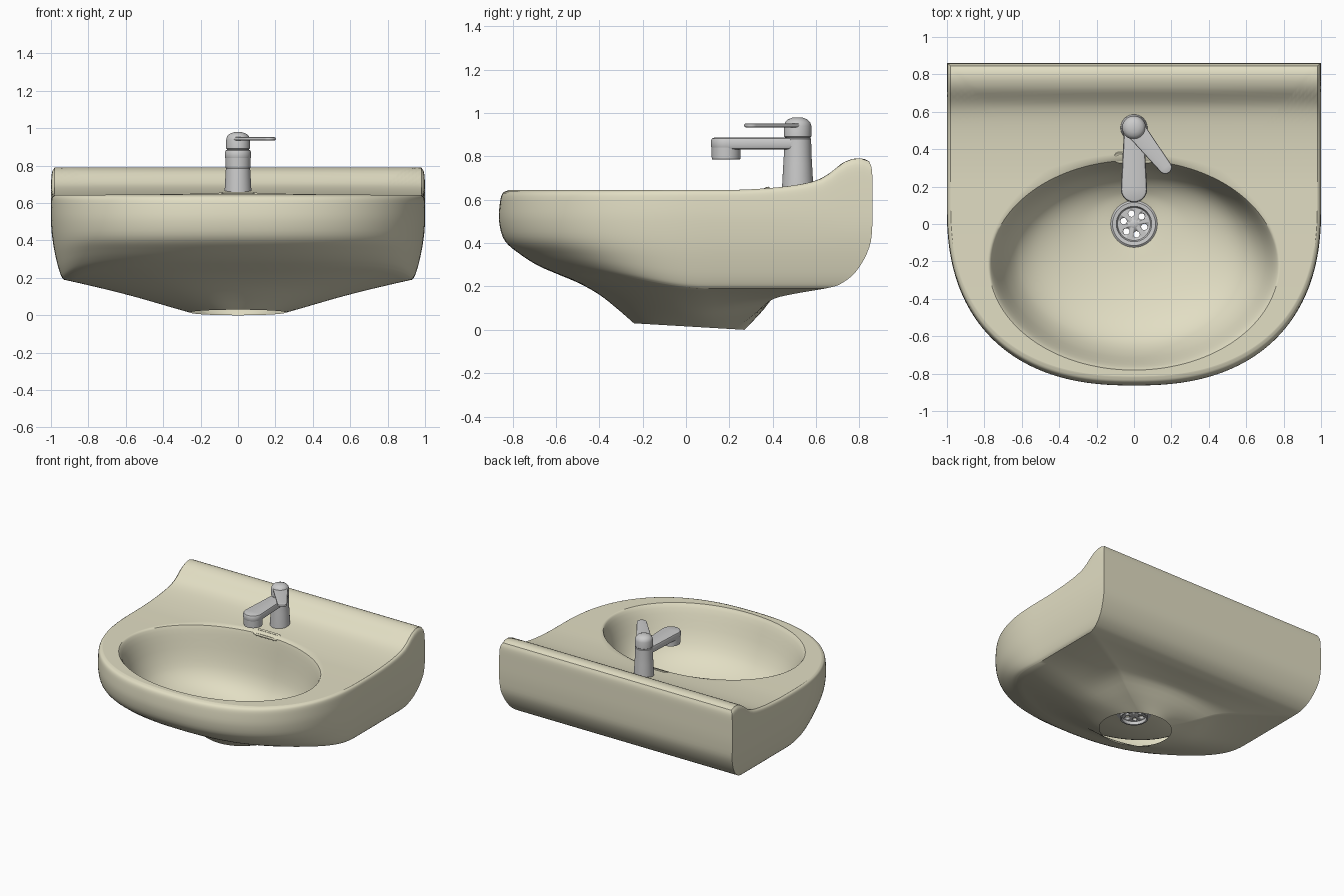
import bpy, bmesh, math
from math import sin, cos, pi, atan2

if "Cube" in bpy.data.objects:
    bpy.data.objects.remove(bpy.data.objects["Cube"])

ceramic = bpy.data.materials.new("ceramic")
ceramic.diffuse_color = (0.76, 0.73, 0.55, 1)
ceramic.use_nodes = True
ceramic.node_tree.nodes["Principled BSDF"].inputs["Base Color"].default_value = ceramic.diffuse_color


def smooth_at(pts, x):
    """Smooth curve through (x, y) points."""
    n = len(pts)
    x = min(max(x, pts[0][0]), pts[-1][0])
    i = next(k for k in range(n - 1) if x <= pts[k + 1][0])

    def slope(k):
        a, b = pts[max(k - 1, 0)], pts[min(k + 1, n - 1)]
        return (b[1] - a[1]) / (b[0] - a[0])
    (x0, y0), (x1, y1) = pts[i], pts[i + 1]
    h = x1 - x0
    t = (x - x0) / h
    return ((2*t**3 - 3*t**2 + 1) * y0 + (t**3 - 2*t**2 + t) * h * slope(i)
            + (3*t**2 - 2*t**3) * y1 + (t**3 - t**2) * h * slope(i + 1))


def finish(bm, name, mat=None, angle=40):
    bmesh.ops.recalc_face_normals(bm, faces=bm.faces)
    me = bpy.data.meshes.new(name)
    bm.to_mesh(me)
    bm.free()
    ob = bpy.data.objects.new(name, me)
    bpy.context.collection.objects.link(ob)
    if mat:
        me.materials.append(mat)
    bpy.ops.object.select_all(action='DESELECT')
    ob.select_set(True)
    bpy.context.view_layer.objects.active = ob
    bpy.ops.object.shade_smooth_by_angle(angle=math.radians(angle))
    return ob


def loft(name, rings, mat=None, angle=40):
    bm = bmesh.new()
    vs = [[bm.verts.new(p) for p in r] for r in rings]
    n = len(rings[0])
    for a, b in zip(vs, vs[1:]):
        for i in range(n):
            j = (i + 1) % n
            bm.faces.new((a[i], a[j], b[j], b[i]))
    bmesh.ops.remove_doubles(bm, verts=bm.verts, dist=1e-5)
    return finish(bm, name, mat, angle)


def lathe(name, prof, cx=0, cy=0, n=40):
    return loft(name, [[(cx + r*cos(2*pi*i/n), cy + r*sin(2*pi*i/n), z)
                        for i in range(n)] for r, z in prof])


def tapered_bar(name, p0, r0, p1, r1, z0, z1, bev):
    """Flat bar with two round ends of different radius."""
    a = atan2(p1[1] - p0[1], p1[0] - p0[0])
    rings = []
    for inset, z in ((9, z0), (bev, z0), (bev*.3, z0 + bev*.3), (0, z0 + bev),
                     (0, z1 - bev), (bev*.3, z1 - bev*.3), (bev, z1), (9, z1)):
        ring = []
        for (px, py), r, s in ((p1, r1, a - pi/2), (p0, r0, a + pi/2)):
            rr = max(r - inset, 0)
            ring += [(px + rr*cos(s + pi*k/16), py + rr*sin(s + pi*k/16), z) for k in range(17)]
        rings.append(ring)
    return loft(name, rings)


# --- basin: one continuous shell, drain -> bowl -> rim -> outer wall -> underside
outline = []
N = 96
for k in range(N + 1):                                   # rounded front
    t = pi + pi * k / N
    c, s = cos(t), sin(t)
    outline.append((math.copysign(abs(c) ** (2/2.4), c), .1 - .96 * abs(s) ** (2/2.4)))
outline += [(1, .1 + .76*k/20) for k in range(1, 21)]    # right side
outline += [(1 - 2*k/48, .86) for k in range(1, 49)]     # back
outline += [(-1, .86 - .76*k/20) for k in range(1, 20)]  # left side
phi = [atan2((y + .22) / .56, x / .77) for x, y in outline]

TOP = [(-1, .645), (.2, .645), (.4, .655), (.55, .675), (.63, .70), (.68, .735),
       (.72, .768), (.78, .79), (.83, .785), (.86, .765)]
BOWL = [(0, .15), (.3, .18), (.6, .245), (.78, .33), (.88, .44), (.94, .55), (.98, .62), (1, .64)]
# half width, back y, front y, share of top height, side z, front z
WALL = [(.98, .845, -.815, 1, .5, .5), (.995, .857, -.845, .9, .5, .5), (1, .86, -.858, .6, .5, .5),
        (1, .86, -.862, 0, .5, .5), (.988, .845, -.835, 0, .38, .41), (.965, .785, -.76, 0, .27, .345),
        (.945, .71, -.68, 0, .21, .295), (.93, .64, -.6, 0, .19, .26)]
UNDER_BACK = [(0, 0), (.22, .45), (.4, .86), (.62, .96), (1, 1)]
UNDER_FRONT = [(0, 0), (.22, .3), (.44, .57), (.7, .8), (1, 1)]


def wall_ring(level):
    w, back, front, a, zs, zf = [smooth_at([(i, r[c]) for i, r in enumerate(WALL)], level)
                                 for c in range(6)]
    ring = []
    for x, y in outline:
        y2 = .1 + (y - .1) * ((back - .1) / .76 if y > .1 else (.1 - front) / .96)
        f = min(max((.1 - y) / .8, 0), 1)
        f = f * f * (3 - 2*f)
        ring.append((x * w, y2, a * smooth_at(TOP, y2) + (1 - a) * (zs + (zf - zs) * f)))
    return ring


def mix(p, q, t):
    return p + (q - p) * t


rim = [(.77*cos(a), -.22 + .56*sin(a)) for a in phi]
rings = []
for k in range(25):                                      # bowl
    t = 1 - (1 - k/24) ** 1.5
    rings.append([(mix(.1*cos(a), x, t), mix(.1*sin(a), y, t), smooth_at(BOWL, t))
                  for a, (x, y) in zip(phi, rim)])
edge = wall_ring(0)
for k in range(1, 28):                                   # deck and upstand
    t = k / 28
    ring = []
    for (x, y), e in zip(rim, edge):
        yy = mix(y, e[1], t)
        ring.append((mix(x, e[0], t), yy, smooth_at(TOP, yy)))
    rings.append(ring)
rings += [wall_ring(k / 4) for k in range(29)]           # outer wall
low = rings[-1]
for k in range(1, 17):                                   # underside and collar
    t = 1 - k / 16
    ring = []
    for a, p in zip(phi, low):
        s = sin(a)
        b, f = max(s, 0) ** 2, max(-s, 0) ** 2
        g = b * smooth_at(UNDER_BACK, t) + f * smooth_at(UNDER_FRONT, t) + (1 - b - f) * t
        ring.append((mix(.255*cos(a), p[0], t), mix(.015 + .255*s, p[1], t),
                     mix(.015 - .015*s, p[2], g)))
    rings.append(ring)
loft("basin", rings, ceramic, 35)

# --- overflow slot: raised stadium lip on the back of the bowl
slot = []
for k in range(40):
    a = 2*pi*k/40
    slot.append((math.copysign(.075, cos(a)), cos(a), sin(a)))
lip = []
for j in range(9):
    b = 2*pi*j/8
    r, h = .026 + .01*cos(b), .008*sin(b)
    lip.append([(sx + r*c, .355 + .85*r*s - .5*h, .642 + .4*r*s + .85*h) for sx, c, s in slot])
loft("overflow_lip", lip, ceramic)

# --- drain: flange, perforated strainer, screw
lathe("drain_flange", [(.1, .11), (.1, .148), (.125, .15), (.125, .158), (.115, .166),
                       (.095, .164), (.088, .152), (.088, .11), (.1, .11)])
strainer = lathe("drain_strainer", [(0, .135), (.09, .135), (.09, .15), (0, .15)])
bm = bmesh.new()
for k in range(6):
    a = pi/6 + k*pi/3 + .25
    r = bmesh.ops.create_cone(bm, cap_ends=True, segments=16, radius1=.017, radius2=.017, depth=.1)
    bmesh.ops.translate(bm, verts=r['verts'], vec=(.057*cos(a), .057*sin(a), .14))
holes = finish(bm, "strainer_hole_cutter")
holes.hide_render = True
holes.hide_viewport = True
cut = strainer.modifiers.new("holes", 'BOOLEAN')
cut.operation, cut.object, cut.solver = 'DIFFERENCE', holes, 'EXACT'
lathe("drain_screw", [(0, .14), (.022, .14), (.022, .154), (.014, .158), (0, .158)], n=20)

# --- tap
lathe("tap_body", [(0, .63), (.073, .63), (.072, .66), (.066, .77), (.064, .80), (.062, .88),
                   (.058, .884), (.058, .888), (.063, .892), (.063, .94), (.058, .957), (.045, .97),
                   (.025, .978), (0, .98)], 0, .515)
tapered_bar("tap_spout", (0, .5), .054, (0, .185), .07, .832, .886, .014)
lathe("tap_nozzle", [(0, .795), (.055, .795), (.058, .785), (.066, .787), (.068, .85), (0, .85)], 0, .185)
tapered_bar("tap_lever", (0, .515), .055, (.167, .303), .035, .934, .952, .007)
